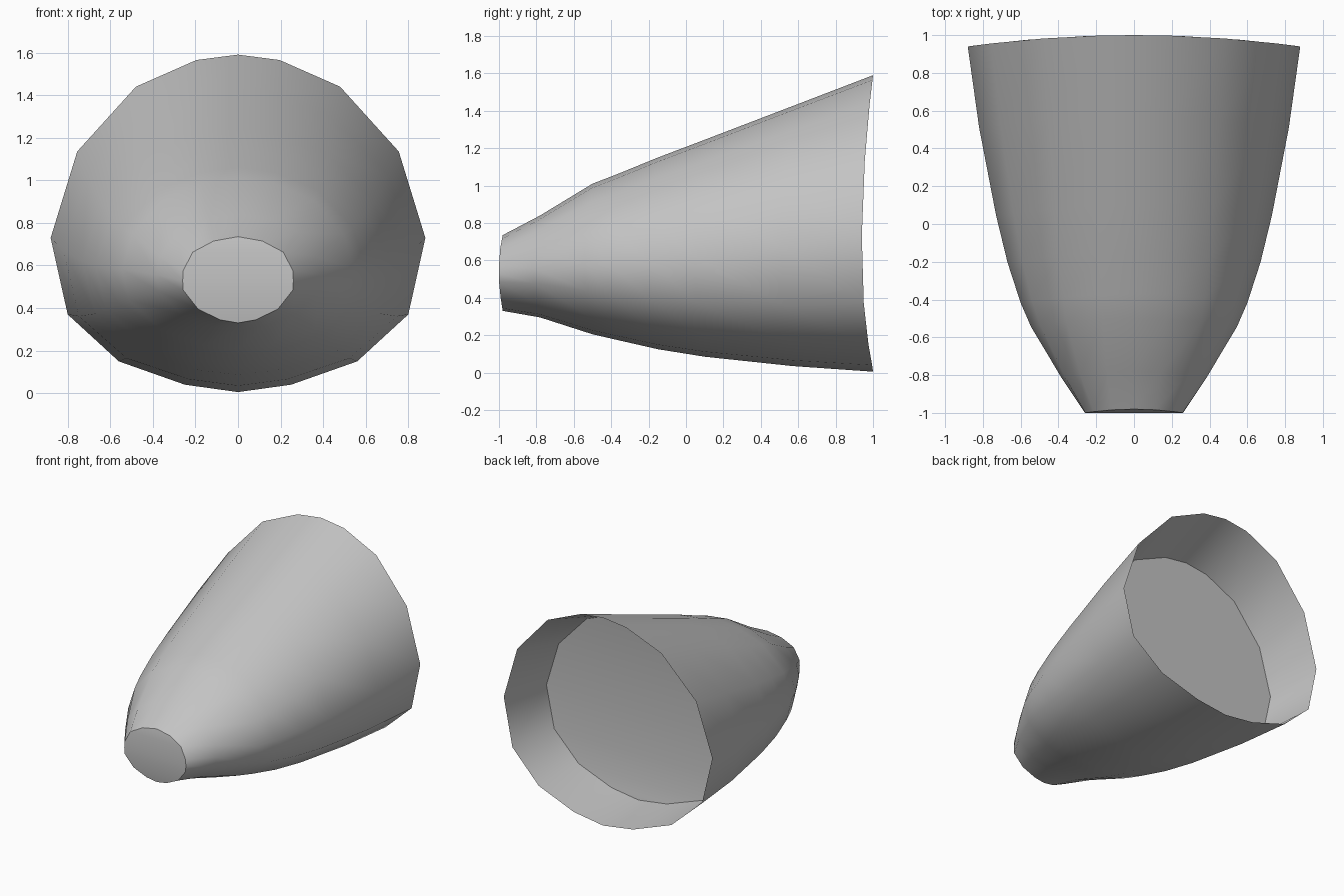
import bpy, bmesh

if "Cube" in bpy.data.objects:
    bpy.data.objects.remove(bpy.data.objects["Cube"])

# One grey paint for the whole model
grey = bpy.data.materials.new("light grey")
grey.diffuse_color = (0.55, 0.55, 0.55, 1)
grey.use_nodes = True
grey.node_tree.nodes["Principled BSDF"].inputs["Base Color"].default_value = grey.diffuse_color

# Half cross-sections from top to bottom: (share of half width, share of height)
NOSE = [(0, 1), (.44, .95), (.82, .82), (.99, .605), (1, .49),
        (.99, .38), (.72, .16), (.32, .035), (0, 0)]
TAIL = [(0, 1), (.222, .984), (.545, .905), (.858, .713), (1, .457),
        (.909, .23), (.636, .091), (.284, .022), (0, 0)]

# Stations along the hull: y, half width, top z, bottom z, blend nose -> tail
STATIONS = [
    (-.98, .26, .735, .33, 0),
    (-.78, .385, .84, .295, .3),
    (-.50, .545, 1.01, .205, .6),
    (-.37, .60, 1.06, .175, .7),
    (-.15, .67, 1.15, .125, .8),
    (.10, .73, 1.245, .085, .88),
    (.57, .82, 1.425, .035, .97),
    (1.0, .88, 1.59, .005, 1),
]


def half_ring(station):
    """Right half of a section; its sides sweep slightly forward."""
    y, hw, top, bottom, t = station
    points = []
    for (nx, nz), (tx, tz) in zip(NOSE, TAIL):
        x = nx + (tx - nx) * t
        z = nz + (tz - nz) * t
        points.append((x * hw, y - (.02 + .04 * t) * x * x,
                       bottom + z * (top - bottom)))
    return points


def mirrored(points):
    return [(-x, y, z) for x, y, z in points]


def add_object(name, bm, angle):
    mesh = bpy.data.meshes.new(name)
    bm.to_mesh(mesh)
    bm.free()
    mesh.materials.append(grey)
    ob = bpy.data.objects.new(name, mesh)
    bpy.context.collection.objects.link(ob)
    bpy.ops.object.select_all(action='DESELECT')
    ob.select_set(True)
    bpy.context.view_layer.objects.active = ob
    bpy.ops.object.shade_smooth_by_angle(angle=angle)
    return ob


def cap(name, station, faces_front):
    """Close a section with strips running from side to side."""
    bm = bmesh.new()
    right = half_ring(station)
    rv = [bm.verts.new(p) for p in right]
    lv = [rv[0]] + [bm.verts.new(p) for p in mirrored(right)[1:-1]] + [rv[-1]]
    for i in range(len(rv) - 1):
        loop = list(dict.fromkeys([lv[i], lv[i + 1], rv[i + 1], rv[i]]))
        bm.faces.new(loop if faces_front else loop[::-1])
    return add_object(name, bm, 0.6)


# Hull: loft through all stations, open at the rear
bm = bmesh.new()
rings = []
for station in STATIONS:
    right = half_ring(station)
    left = mirrored(right)[-2:0:-1]
    rings.append([bm.verts.new(p) for p in right + left])
for a, b in zip(rings, rings[1:]):
    n = len(a)
    for i in range(n):
        j = (i + 1) % n
        bm.faces.new((a[i], a[j], b[j], b[i]))
add_object("hull", bm, 1.1)

# Nose plate and the bulkhead set inside the rear opening
cap("nose_plate", STATIONS[0], True)
cap("rear_bulkhead", STATIONS[-2], False)
